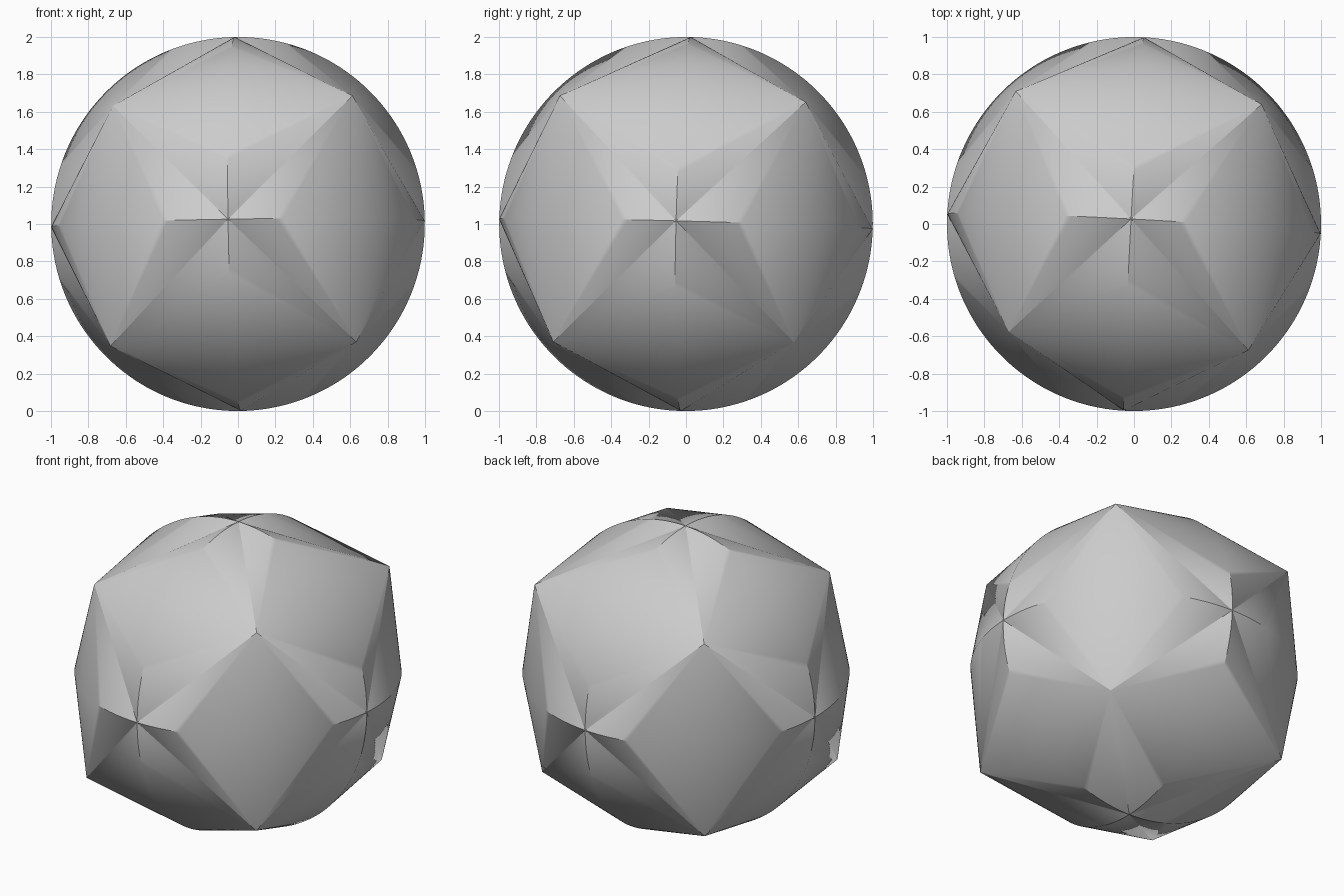
import bpy, bmesh, math
from itertools import product
from mathutils import Vector, Euler

cube = bpy.data.objects.get("Cube")
if cube:
    bpy.data.objects.remove(cube, do_unlink=True)

STEPS = 48        # segments in each quarter arc
PEAK = 0.658      # corner peak position on each axis
LOW_PEAK = 0.627  # the two opposite lower peaks

# One grey for the whole body
grey = bpy.data.materials.new("plain_grey")
grey.use_nodes = True
colour = (0.6, 0.6, 0.6, 1)
grey.diffuse_color = colour
grey.node_tree.nodes["Principled BSDF"].inputs["Base Color"].default_value = colour

bm = bmesh.new()


def quarter_arc(signs, a, b):
    """Quarter of a unit circle from axis a to axis b within one octant."""
    points = []
    for i in range(STEPS + 1):
        angle = math.pi / 2 * i / STEPS
        p = Vector((0, 0, 0))
        p[a] = signs[a] * math.cos(angle)
        p[b] = signs[b] * math.sin(angle)
        points.append(bm.verts.new(p))
    return points


# Each octant: a corner peak joined by cone sectors to three quarter arcs
for signs in product((-1, 1), repeat=3):
    low = signs in ((-1, -1, 1), (1, 1, -1))
    peak = bm.verts.new(Vector(signs) * (LOW_PEAK if low else PEAK))
    for a, b in ((0, 1), (1, 2), (2, 0)):
        arc = quarter_arc(signs, a, b)
        for p, q in zip(arc, arc[1:]):
            bm.faces.new((peak, p, q))

# Weld the octants and tilt the body slightly
bmesh.ops.remove_doubles(bm, verts=bm.verts, dist=0.0001)
bmesh.ops.recalc_face_normals(bm, faces=bm.faces)
tilt = Euler((-0.026, -0.017, -0.053)).to_matrix()
bmesh.ops.rotate(bm, verts=bm.verts, cent=(0, 0, 0), matrix=tilt)
bmesh.ops.translate(bm, verts=bm.verts, vec=(0, 0, 1))

mesh = bpy.data.meshes.new("faceted_ball")
bm.to_mesh(mesh)
bm.free()
mesh.materials.append(grey)
ball = bpy.data.objects.new("faceted_ball", mesh)
bpy.context.collection.objects.link(ball)

# Smooth cones with sharp valleys and sharp ridge ends
bpy.ops.object.select_all(action="DESELECT")
ball.select_set(True)
bpy.context.view_layer.objects.active = ball
bpy.ops.object.shade_smooth_by_angle(angle=math.radians(30))
